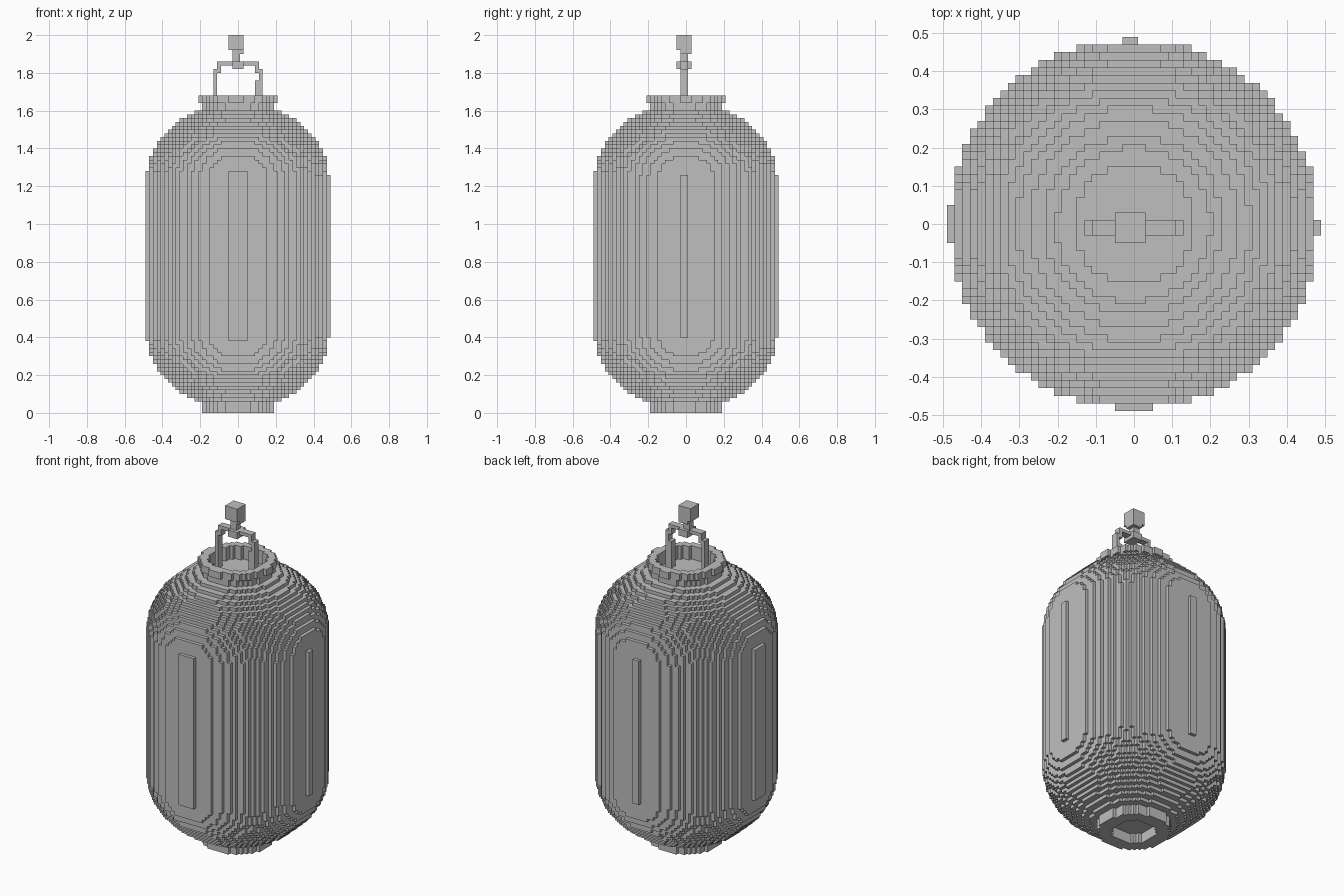
import bpy
import bmesh
import math

if "Cube" in bpy.data.objects:
    bpy.data.objects.remove(bpy.data.objects["Cube"], do_unlink=True)

V = 0.02            # block size
AXIS = -0.001       # centre line of the round parts
HALF = 25           # blocks from the centre to the widest side

grey = bpy.data.materials.new("plain_grey")
grey.use_nodes = True
shade = (0.52, 0.52, 0.52, 1)
grey.diffuse_color = shade
grey.node_tree.nodes["Principled BSDF"].inputs["Base Color"].default_value = shade


def near(i):
    """Distance from the axis to the nearest side of a block column."""
    return max(0, abs(i * V - AXIS) - V / 2)


def disc(radius, z0, z1, hole=0):
    """Round slab of blocks, with an optional round hole."""
    cells = set()
    for i in range(-HALF, HALF + 1):
        for j in range(-HALF, HALF + 1):
            if math.hypot(near(i), near(j)) < radius and math.hypot(i * V, j * V) >= hole:
                cells.update((i, j, k) for k in range(round(z0 / V), round(z1 / V)))
    return cells


def box(x0, x1, y0, y1, z0, z1):
    """Rectangular group of blocks."""
    xs = range(round(x0 / V + 0.5), round(x1 / V + 0.5))
    ys = range(round(y0 / V + 0.5), round(y1 / V + 0.5))
    zs = range(round(z0 / V), round(z1 / V))
    return {(i, j, k) for i in xs for j in ys for k in zs}


parts = {}

# Paper body: straight sides between two elliptical domes
body = set()
for k in range(3, 80):
    rise = max(0, abs((k + 0.5) * V - 0.83) - 0.41 - V / 2)
    radius = 0.4711 * math.sqrt(max(0, 1 - (rise / 0.385) ** 2))
    body |= disc(radius, k * V, (k + 1) * V)
parts["lantern_body"] = body

# Open collars at both ends
parts["top_collar"] = disc(0.178, 1.56, 1.64, 0.158) | disc(0.1915, 1.64, 1.68, 0.158)
parts["bottom_collar"] = disc(0.178, 0, 0.1, 0.12)

# Arched handle with legs standing in the collar
handle = box(-0.09, 0.09, -0.03, 0.01, 1.84, 1.86)
for x0, x1, z0, z1 in ((0.11, 0.13, 1.6, 1.82), (0.09, 0.11, 1.8, 1.86)):
    handle |= box(x0, x1, -0.03, 0.01, z0, z1)
    handle |= box(-x1, -x0, -0.03, 0.01, z0, z1)
parts["carry_handle"] = handle | box(0.09, 0.11, -0.03, 0.01, 1.6, 1.76)

# Hanging loop, stem and knob
parts["hanging_loop"] = box(-0.03, 0.03, -0.05, 0.03, 1.82, 1.86)
parts["knob_stem"] = box(-0.03, 0.01, -0.03, 0.01, 1.86, 1.92)
parts["top_knob"] = (box(-0.05, 0.03, -0.05, 0.03, 1.92, 2)
                     | box(-0.03, 0.03, -0.03, 0.03, 1.9, 1.92))

solid = set().union(*parts.values())
used = set()


def build(name, cells):
    """Skin the blocks with quads wherever they meet open space."""
    bm = bmesh.new()
    verts = {}

    def vert(p):
        if p not in verts:
            verts[p] = bm.verts.new(((p[0] - 0.5) * V, (p[1] - 0.5) * V, p[2] * V))
        return verts[p]

    for cell in sorted(cells):
        for axis in range(3):
            for side in (0, 1):
                other = list(cell)
                other[axis] += 2 * side - 1
                if tuple(other) in solid:
                    continue
                ring = []
                for a, b in ((0, 0), (1, 0), (1, 1), (0, 1)):
                    p = list(cell)
                    p[axis] += side
                    p[(axis + 1) % 3] += a
                    p[(axis + 2) % 3] += b
                    ring.append(vert(tuple(p)))
                bm.faces.new(ring if side else ring[::-1])
    mesh = bpy.data.meshes.new(name)
    bm.to_mesh(mesh)
    bm.free()
    mesh.materials.append(grey)
    bpy.context.collection.objects.link(bpy.data.objects.new(name, mesh))


for name, cells in parts.items():
    build(name, cells - used)
    used |= cells
